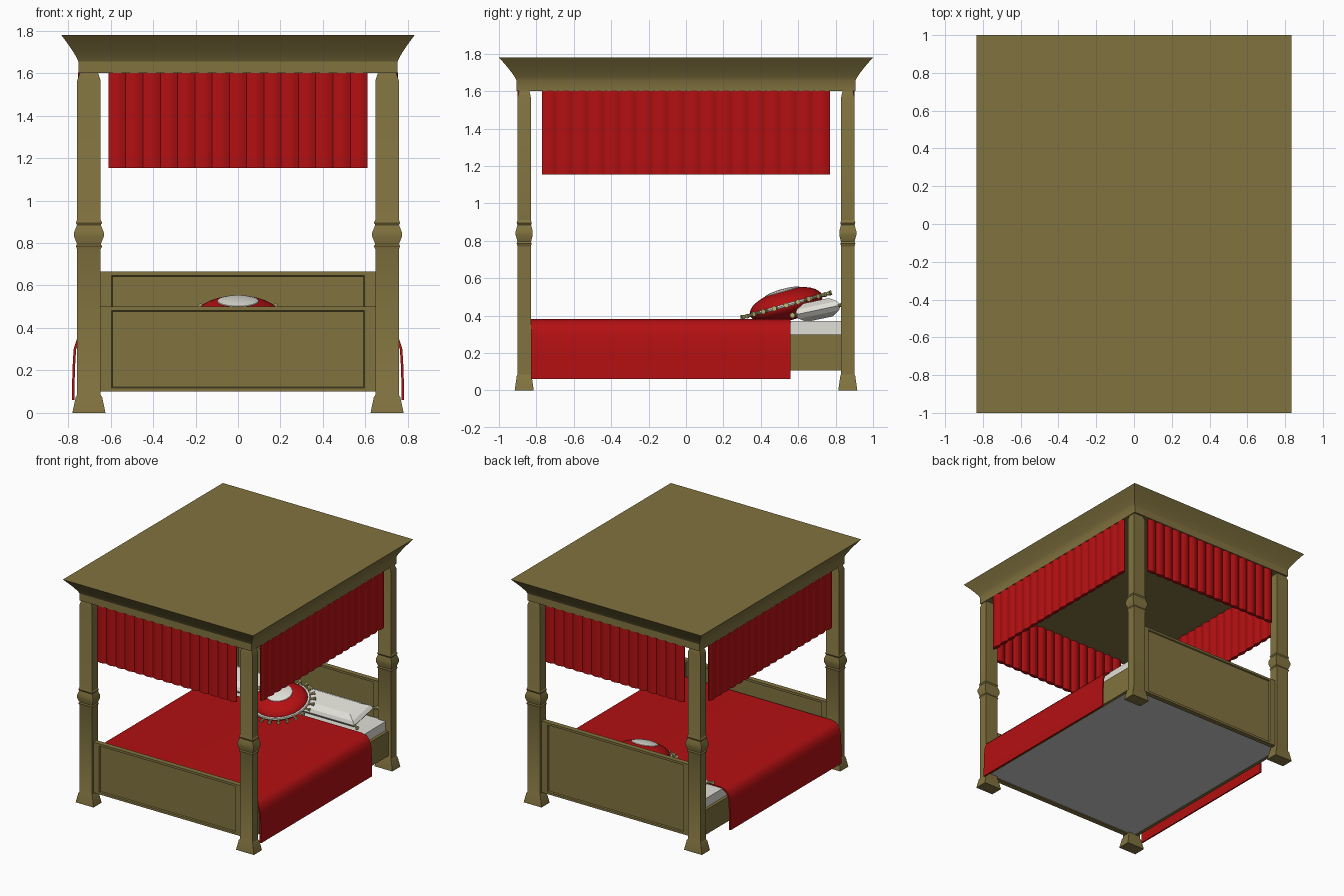
import bpy, bmesh
from math import sin, cos, pi, radians
from mathutils import Matrix, Vector

if "Cube" in bpy.data.objects:
    bpy.data.objects.remove(bpy.data.objects["Cube"])


def material(name, rgb):
    m = bpy.data.materials.new(name)
    m.diffuse_color = (*rgb, 1)
    m.use_nodes = True
    m.node_tree.nodes["Principled BSDF"].inputs["Base Color"].default_value = m.diffuse_color
    return m


WOOD = material("wood", (0.22, 0.17, 0.05))
RED = material("red_cloth", (0.45, 0.005, 0.006))
WHITE = material("white_cloth", (0.75, 0.74, 0.68))
GOLD = material("gold_trim", (0.55, 0.5, 0.2))


def finish(name, bm, mat=None, smooth=None, matrix=None):
    bmesh.ops.recalc_face_normals(bm, faces=bm.faces)
    me = bpy.data.meshes.new(name)
    bm.to_mesh(me)
    bm.free()
    ob = bpy.data.objects.new(name, me)
    bpy.context.collection.objects.link(ob)
    if mat:
        me.materials.append(mat)
    if matrix:
        ob.matrix_world = matrix
    if smooth:
        bpy.ops.object.select_all(action='DESELECT')
        ob.select_set(True)
        bpy.context.view_layer.objects.active = ob
        bpy.ops.object.shade_smooth_by_angle(angle=radians(smooth))
    return ob


def skin(bm, rings):
    """Join closed rings of points and cap both ends."""
    vs = [[bm.verts.new(p) for p in r] for r in rings]
    n = len(vs[0])
    for a, b in zip(vs, vs[1:]):
        for i in range(n):
            bm.faces.new((a[i], a[(i + 1) % n], b[(i + 1) % n], b[i]))
    bm.faces.new(vs[0])
    bm.faces.new(vs[-1])


def square_loft(name, rows, mat, cx=0, cy=0):
    bm = bmesh.new()
    skin(bm, [[(cx + sx * hx, cy + sy * hy, z)
               for sx, sy in ((-1, -1), (1, -1), (1, 1), (-1, 1))]
              for z, hx, hy in rows])
    return finish(name, bm, mat, 25)


def box(name, x0, x1, y0, y1, z0, z1, mat):
    return square_loft(name, [(z, (x1 - x0) / 2, (y1 - y0) / 2) for z in (z0, z1)],
                       mat, (x0 + x1) / 2, (y0 + y1) / 2)


# four posts with splayed feet, turned collars and tapered tops
POST = [(0, .078), (.075, .062), (.085, .055), (.77, .055), (.785, .062), (.795, .056),
        (.83, .07), (.85, .07), (.885, .056), (.895, .062), (.91, .055),
        (1.565, .055), (1.6, .043)]
for sx, side in ((-1, "left"), (1, "right")):
    for sy, end in ((-1, "front"), (1, "back")):
        square_loft(f"{end}_{side}_post", [(z, h, h * .65) for z, h in POST],
                    WOOD, sx * .702, sy * .865)

# canopy with cove moulding
cove = [(1.6, .752, .905), (1.655, .752, .905)]
for i in range(1, 7):
    t = i / 6
    cove.append((1.655 + .125 * t, .752 + .081 * t ** 1.2, .905 + .095 * t ** 1.2))
square_loft("canopy", cove, WOOD)


# boards with a recessed panel on both faces
def board(name, cy, top):
    bm = bmesh.new()
    bmesh.ops.create_cube(bm, size=1)
    for v in bm.verts:
        v.co = (v.co.x * 1.32, cy + v.co.y * .04, .1 + (v.co.z + .5) * (top - .1))
    bm.normal_update()
    for f in [f for f in bm.faces if abs(f.normal.y) > .9]:
        bmesh.ops.inset_region(bm, faces=[f], thickness=.025)
        for v in f.verts:
            v.co.x = .595 if v.co.x > 0 else -.595
        bmesh.ops.inset_region(bm, faces=[f], thickness=.006, depth=-.01)
    finish(name, bm, WOOD)


board("footboard", -.865, .5)
board("headboard", .86, .665)

# rails, base and mattress
for s, side in ((-1, "left"), (1, "right")):
    a, b = sorted((s * .71, s * .735))
    box(f"{side}_rail", a, b, -.84, .84, .105, .3, WOOD)
box("bed_base", -.712, .712, -.845, .845, .108, .13, None)
box("mattress", -.712, .712, -.83, .84, .13, .372, WHITE)

# blanket draped over both sides
half = [(.782, .06), (.78, .2), (.774, .3), (.76, .345), (.735, .37), (.69, .381)]
outer = half + [(-x, z) for x, z in reversed(half)]
inner = [(x * .985, z - (.008 if abs(x) < .77 else 0)) for x, z in reversed(outer)]
bm = bmesh.new()
loops = [[bm.verts.new((x, y, z)) for x, z in outer + inner] for y in (-.828, .56)]
n, m = len(outer) * 2, len(outer)
for i in range(n):
    j = (i + 1) % n
    bm.faces.new((loops[0][i], loops[0][j], loops[1][j], loops[1][i]))
for lp in loops:
    for i in range(m - 1):
        bm.faces.new((lp[i], lp[i + 1], lp[n - 2 - i], lp[n - 1 - i]))
finish("blanket", bm, RED, 40)


# pleated valances
def valance(name, length, pleats, loc, rot):
    seg = 6
    n = pleats * seg
    side = [(-length / 2 + length * i / n, .004 + .013 * abs(sin(pi * i / seg)))
            for i in range(n + 1)]
    outline = side + [(x, -y) for x, y in reversed(side)]
    bm = bmesh.new()
    skin(bm, [[(x, y, z) for x, y in outline] for z in (1.153, 1.602)])
    finish(name, bm, RED, 50, Matrix.Translation(loc) @ Matrix.Rotation(rot, 4, 'Z'))


for s, end, side in ((-1, "front", "left"), (1, "back", "right")):
    valance(f"{end}_valance", 1.22, 15, (0, s * .885, 0), 0)
    valance(f"{side}_valance", 1.54, 18, (s * .737, 0, 0), pi / 2)


def tassel(bm, pos, direction, size=1):
    """A knot and a flared skirt pointing along direction."""
    rot = Vector((0, 0, 1)).rotation_difference(Vector(direction)).to_matrix().to_4x4()
    base = Matrix.Translation(pos) @ rot
    bmesh.ops.create_icosphere(bm, subdivisions=1, radius=.011 * size,
                               matrix=base @ Matrix.Translation((0, 0, .008 * size)))
    bmesh.ops.create_cone(bm, segments=8, cap_ends=True, radius1=.006 * size,
                          radius2=.014 * size, depth=.03 * size,
                          matrix=base @ Matrix.Translation((0, 0, .028 * size)))


# two low-poly sleeping pillows, tilted against the headboard
for s, side in ((-1, "left"), (1, "right")):
    place = Matrix.Translation((s * .34, .705, .43)) @ Matrix.Rotation(radians(12), 4, 'X')
    bm = bmesh.new()
    rows = [(-.05, .2, .07), (-.025, .25, .11), (0, .27, .125), (.025, .25, .11), (.05, .2, .07)]
    skin(bm, [[(sx * hx, sy * hy, z) for sx, sy in ((-1, -1), (1, -1), (1, 1), (-1, 1))]
              for z, hx, hy in rows])
    finish(f"{side}_pillow", bm, WHITE, None, place)
    bm = bmesh.new()
    for sx in (-1, 1):
        for sy in (-1, 1):
            tassel(bm, (sx * .265, sy * .118, 0), (sx * .8, sy * .4, 0), 1.1)
    finish(f"{side}_pillow_tassels", bm, GOLD, None, place)

# round tasselled cushion leaning on the pillows
lean = Matrix.Translation((0, .535, .455)) @ Matrix.Rotation(radians(15.5), 4, 'X')


def revolve(name, rows, mat):
    bm = bmesh.new()
    skin(bm, [[(r * cos(2 * pi * i / 32), r * sin(2 * pi * i / 32), z) for i in range(32)]
              for r, z in rows])
    finish(name, bm, mat, 40, lean)


arc = [(.2 * cos(radians(a)), .085 * sin(radians(a))) for a in range(-80, 81, 10)]
revolve("cushion_body", [p for p in arc if p[1] < .077], RED)
revolve("cushion_button", [(.1, .07), (.096, .0765), (.07, .084), (.035, .088), (.01, .089)], WHITE)
revolve("cushion_band", [(.18, -.009), (.212, -.009), (.216, 0), (.212, .009), (.18, .009)], WHITE)
bm = bmesh.new()
for i in range(24):
    d = Vector((cos(2 * pi * i / 24), sin(2 * pi * i / 24), 0))
    tassel(bm, d * .21, d)
finish("cushion_tassels", bm, GOLD, None, lean)
